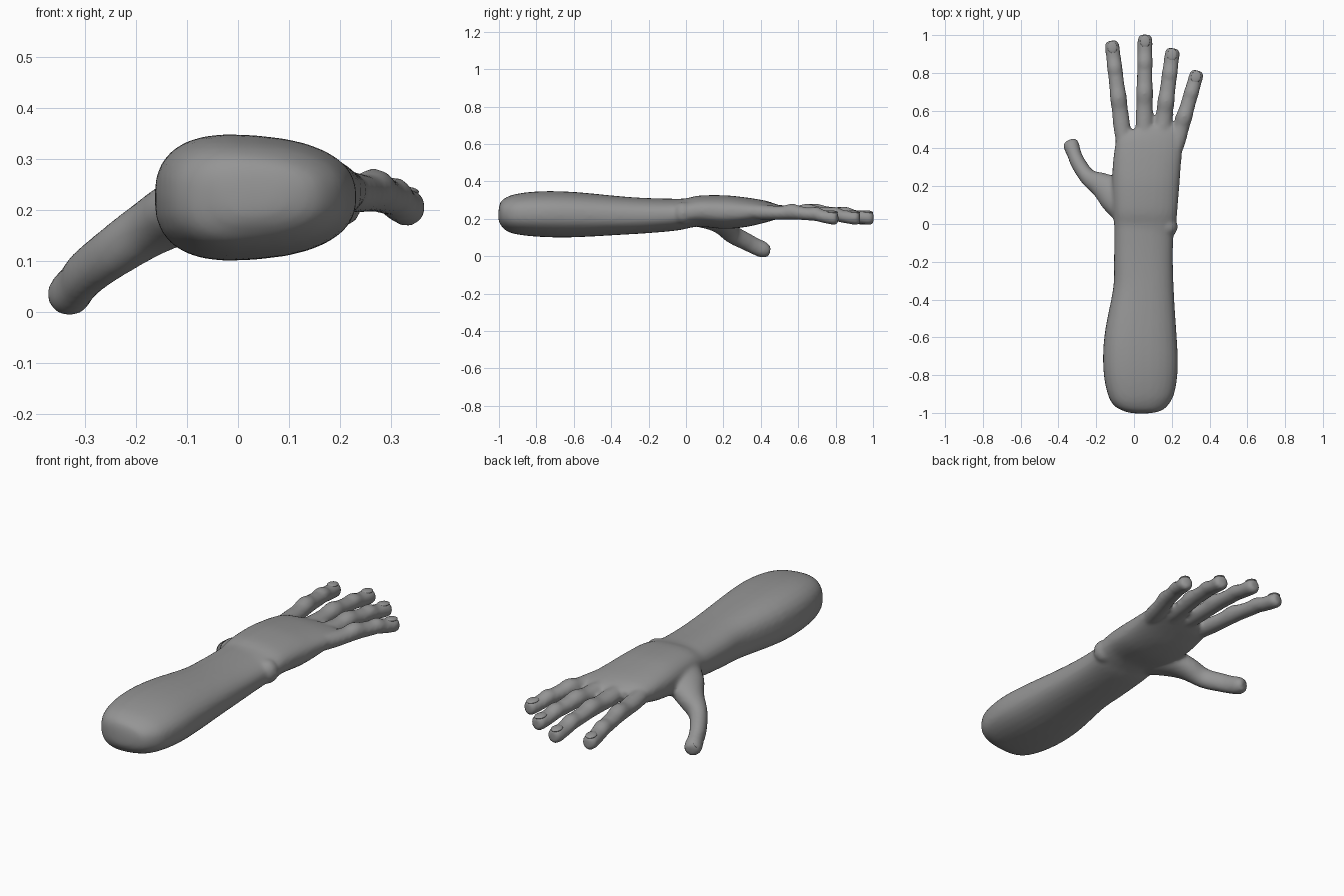
import bpy, bmesh, math
from mathutils import Vector, Matrix

if "Cube" in bpy.data.objects:
    bpy.data.objects.remove(bpy.data.objects["Cube"])

SIDES = 28
UP = Vector((0, 0, 1))


def resample(rows, steps=4):
    """Smooth Catmull-Rom curve through the given rows."""
    r = [rows[0]] + list(rows) + [rows[-1]]
    out = []
    for i in range(1, len(r) - 2):
        for s in range(steps):
            t = s / steps
            out.append([.5 * (2 * b + (c - a) * t + (2 * a - 5 * b + 4 * c - d) * t * t
                              + (3 * b - a - 3 * c + d) * t ** 3)
                        for a, b, c, d in zip(r[i - 1], r[i], r[i + 1], r[i + 2])])
    return out + [list(rows[-1])]


def loft(bm, rows, power=2.0, slope=0.0):
    """Closed tube through rows of (x, y, z, half width, half height)."""
    rows = resample(rows)
    pts = [Vector(r[:3]) for r in rows]
    rings = []
    for i, (x, y, z, w, h) in enumerate(rows):
        tangent = (pts[min(i + 1, len(pts) - 1)] - pts[max(i - 1, 0)]).normalized()
        side = tangent.cross(UP).normalized()
        up = side.cross(tangent)
        ring = []
        for k in range(SIDES):
            a = 2 * math.pi * k / SIDES
            c, s = math.cos(a), math.sin(a)
            u = math.copysign(abs(c) ** (2 / power), c)
            v = math.copysign(abs(s) ** (2 / power), s) * (1 - slope * u)
            ring.append(bm.verts.new(pts[i] + side * w * u + up * h * v))
        rings.append(ring)
    for a, b in zip(rings, rings[1:]):
        for k in range(SIDES):
            j = (k + 1) % SIDES
            bm.faces.new((a[k], a[j], b[j], b[k]))
    bm.faces.new(rings[0][::-1])
    bm.faces.new(rings[-1])


grey = bpy.data.materials.new("dark_grey")
grey.diffuse_color = (.3, .3, .3, 1)
grey.use_nodes = True
grey.node_tree.nodes["Principled BSDF"].inputs["Base Color"].default_value = grey.diffuse_color


def make_object(name, bm):
    bmesh.ops.recalc_face_normals(bm, faces=bm.faces)
    for f in bm.faces:
        f.smooth = True
    mesh = bpy.data.meshes.new(name)
    bm.to_mesh(mesh)
    bm.free()
    mesh.materials.append(grey)
    obj = bpy.data.objects.new(name, mesh)
    bpy.context.collection.objects.link(obj)
    return obj


body = bmesh.new()
nails = bmesh.new()


def nail(center, axis, normal, width):
    """Thin domed plate lying on the back of a fingertip."""
    y = axis.normalized()
    x = y.cross(normal).normalized()
    z = x.cross(y)
    rot = Matrix((x, y, z)).transposed().to_4x4()
    mat = Matrix.Translation(center) @ rot @ Matrix.Diagonal((width, 0.034, 0.009, 1))
    bmesh.ops.create_uvsphere(nails, u_segments=16, v_segments=10, radius=1, matrix=mat)


# Forearm, wrist and palm
loft(body, [
    (.04, -1.003, .224, .03, .02), (.04, -.994, .224, .085, .055),
    (.04, -.965, .225, .138, .085), (.038, -.9, .225, .176, .107),
    (.035, -.77, .225, .197, .12), (.035, -.6, .222, .192, .119),
    (.05, -.35, .217, .161, .101), (.05, -.2, .217, .156, .092),
    (.052, -.06, .222, .157, .084), (.058, .01, .231, .166, .078),
    (.06, .08, .241, .17, .082), (.062, .2, .236, .178, .088),
    (.067, .3, .235, .18, .08), (.077, .4, .238, .178, .062),
    (.08, .465, .238, .17, .046), (.075, .51, .236, .125, .03)], power=2.5, slope=.13)

# Bony bump on the outer wrist
bmesh.ops.create_uvsphere(body, u_segments=20, v_segments=12, radius=1,
                          matrix=Matrix.Translation((.175, -.015, .23)) @ Matrix.Diagonal((.057, .055, .06, 1)))

# Thumb with its fleshy base
loft(body, [
    (-.02, .05, .22, .08, .06), (-.1, .15, .2, .092, .062),
    (-.17, .205, .165, .068, .055), (-.242, .247, .118, .045, .05),
    (-.295, .322, .078, .04, .047), (-.316, .37, .053, .038, .045),
    (-.33, .41, .036, .042, .044), (-.336, .433, .03, .038, .036),
    (-.34, .445, .028, .024, .026)], power=2.1)
nail(Vector((-.35, .405, .06)), Vector((-.3, .75, -.35)), Vector((-.75, 0, .65)), .026)

# Fingers: fraction along, centre height, width factor, half height
PROFILE = [(0, .238, .9, .042), (.2, .233, 1.05, .039), (.36, .232, 1.0, .037),
           (.47, .238, 1.03, .043), (.56, .231, .96, .037), (.68, .225, .93, .035),
           (.75, .226, .95, .038), (.83, .213, .91, .034), (.95, .205, .9, .037),
           (.985, .204, .78, .035), (1.004, .204, .5, .028)]
FINGERS = [((-.05, .40), (-.119, .968), .043), ((.053, .42), (.059, 1.0), .044),
           ((.137, .40), (.206, .928), .044), ((.203, .35), (.337, .81), .042)]
for root, tip, width in FINGERS:
    a, b = Vector(root), Vector(tip)
    rows = []
    for t, z, w, h in PROFILE:
        p = a.lerp(b, t)
        rows.append((p.x, p.y, z, w * width, h))
    loft(body, rows)
    d = (b - a).normalized()
    c = b - d * .032
    nail(Vector((c.x, c.y, .236)), Vector((d.x, d.y, -.08)), UP, .026)

# Fuse everything into one soft skin
skin = make_object("arm_and_hand", body)
remesh = skin.modifiers.new("fuse", 'REMESH')
remesh.mode = 'VOXEL'
remesh.voxel_size = .01
remesh.use_smooth_shade = True
smooth = skin.modifiers.new("soften", 'SMOOTH')
smooth.factor = .5
smooth.iterations = 6

make_object("fingernails", nails)
